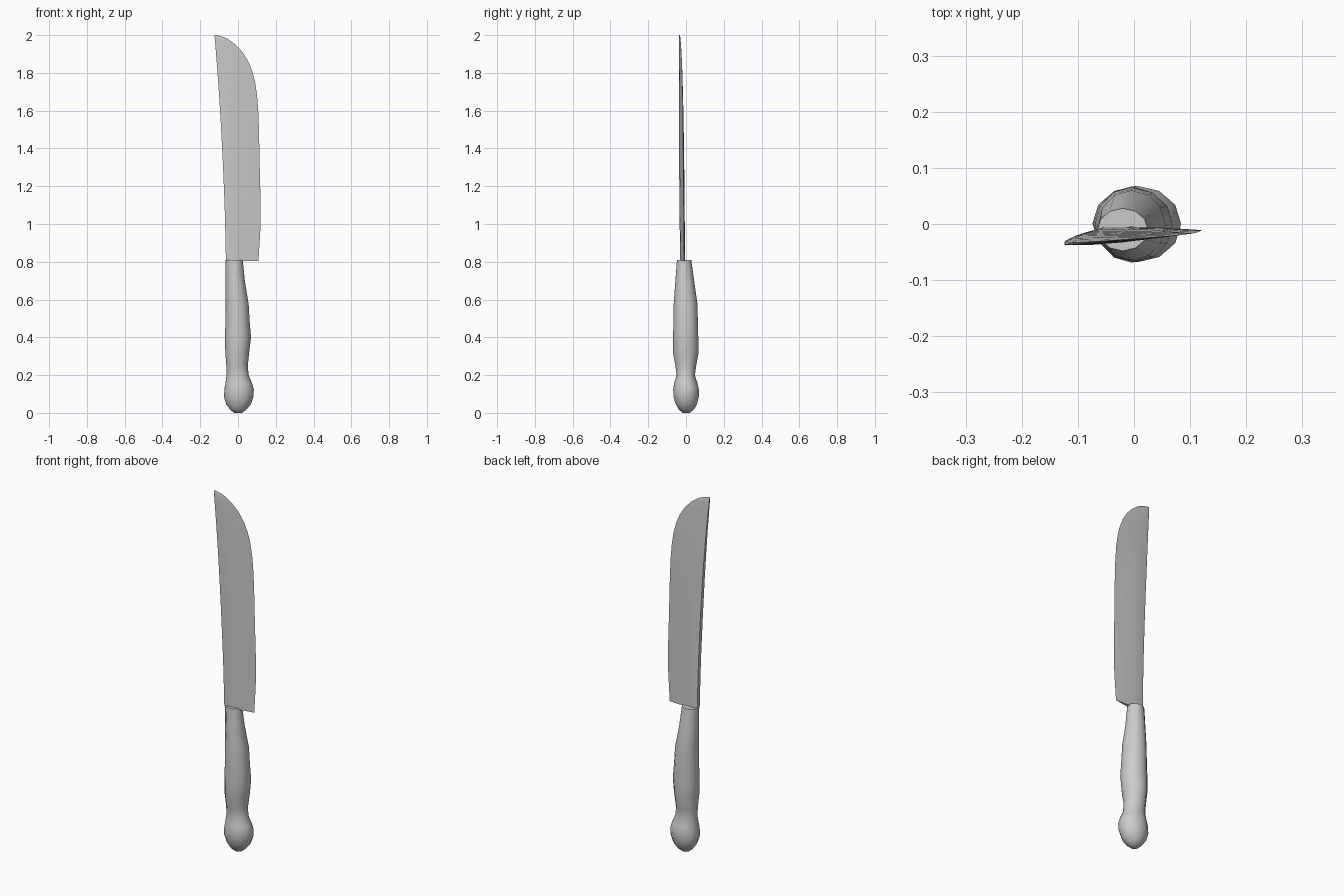
import bpy, bmesh, math

cube = bpy.data.objects.get("Cube")
if cube:
    bpy.data.objects.remove(cube, do_unlink=True)

# One plain grey for the whole knife
grey = bpy.data.materials.new("plain grey")
grey.use_nodes = True
COLOUR = (0.6, 0.6, 0.6, 1)
grey.diffuse_color = COLOUR
bsdf = next(n for n in grey.node_tree.nodes if n.type == 'BSDF_PRINCIPLED')
bsdf.inputs["Base Color"].default_value = COLOUR
bsdf.inputs["Roughness"].default_value = 0.6


def loft(name, rings, angle):
    """Skin a stack of equal-length rings and cap both ends."""
    bm = bmesh.new()
    rows = [[bm.verts.new(p) for p in ring] for ring in rings]
    n = len(rows[0])
    for a, b in zip(rows, rows[1:]):
        for i in range(n):
            j = (i + 1) % n
            bm.faces.new((a[i], a[j], b[j], b[i]))
    bm.faces.new(rows[0][::-1])
    bm.faces.new(rows[-1])
    bmesh.ops.recalc_face_normals(bm, faces=bm.faces)
    mesh = bpy.data.meshes.new(name)
    bm.to_mesh(mesh)
    bm.free()
    mesh.materials.append(grey)
    obj = bpy.data.objects.new(name, mesh)
    bpy.context.collection.objects.link(obj)
    bpy.ops.object.select_all(action='DESELECT')
    obj.select_set(True)
    bpy.context.view_layer.objects.active = obj
    bpy.ops.object.shade_smooth_by_angle(angle=math.radians(angle))
    return obj


# Handle: oval sections (z, x min, x max, y min, y max), pommel at the bottom
HANDLE = [
    (0.0, -0.02, 0.022, -0.018, 0.02),
    (0.018, -0.042, 0.045, -0.038, 0.042),
    (0.045, -0.062, 0.068, -0.054, 0.058),
    (0.085, -0.074, 0.082, -0.066, 0.068),
    (0.125, -0.072, 0.084, -0.068, 0.068),
    (0.16, -0.066, 0.073, -0.062, 0.06),
    (0.2, -0.061, 0.056, -0.050, 0.047),
    (0.25, -0.062, 0.052, -0.056, 0.054),
    (0.32, -0.067, 0.059, -0.069, 0.067),
    (0.4, -0.070, 0.069, -0.068, 0.065),
    (0.48, -0.066, 0.062, -0.067, 0.063),
    (0.58, -0.065, 0.056, -0.065, 0.060),
    (0.7, -0.065, 0.036, -0.056, 0.043),
    (0.81, -0.065, 0.025, -0.048, 0.028),
]
SIDES = 12
handle_rings = []
for z, x0, x1, y0, y1 in HANDLE:
    ring = []
    for i in range(SIDES):
        a = math.tau * i / SIDES
        ring.append(((x0 + x1) / 2 + (x1 - x0) / 2 * math.cos(a),
                     (y0 + y1) / 2 + (y1 - y0) / 2 * math.sin(a), z))
    handle_rings.append(ring)
loft("handle", handle_rings, 50)

# Blade: sections (z, spine x, cutting edge x, spine y, spine half thickness)
BLADE = [
    (0.804, -0.064, 0.108, -0.019, 0.013),
    (0.9, -0.066, 0.114, -0.020, 0.013),
    (1.0, -0.068, 0.120, -0.021, 0.013),
    (1.1, -0.071, 0.120, -0.022, 0.013),
    (1.3, -0.079, 0.115, -0.024, 0.013),
    (1.5, -0.089, 0.111, -0.026, 0.012),
    (1.6, -0.095, 0.107, -0.027, 0.011),
    (1.68, -0.100, 0.101, -0.028, 0.010),
    (1.75, -0.105, 0.091, -0.029, 0.009),
    (1.81, -0.109, 0.075, -0.030, 0.008),
    (1.86, -0.113, 0.055, -0.031, 0.007),
    (1.91, -0.117, 0.024, -0.032, 0.006),
    (1.95, -0.120, -0.014, -0.033, 0.005),
    (1.98, -0.123, -0.055, -0.034, 0.004),
    (1.995, -0.124, -0.090, -0.034, 0.003),
    (2.0, -0.122, -0.112, -0.034, 0.002),
]
# Wedge outline from the spine to the edge: (fraction across, thickness factor)
WEDGE = [(0.0, 0.85), (0.06, 1.0), (0.35, 0.85), (0.7, 0.45)]
blade_rings = []
for z, xs, xe, ys, half in BLADE:
    def point(f, t):
        x = xs + (xe - xs) * f
        # The blade leans slightly backwards towards its edge
        y = ys + (x - xs) / 0.19 * 0.010
        return (x, y + half * t, z)
    front = [point(f, -t) for f, t in WEDGE]
    back = [point(f, t) for f, t in reversed(WEDGE)]
    blade_rings.append(front + [point(1, 0)] + back)
loft("blade", blade_rings, 40)
